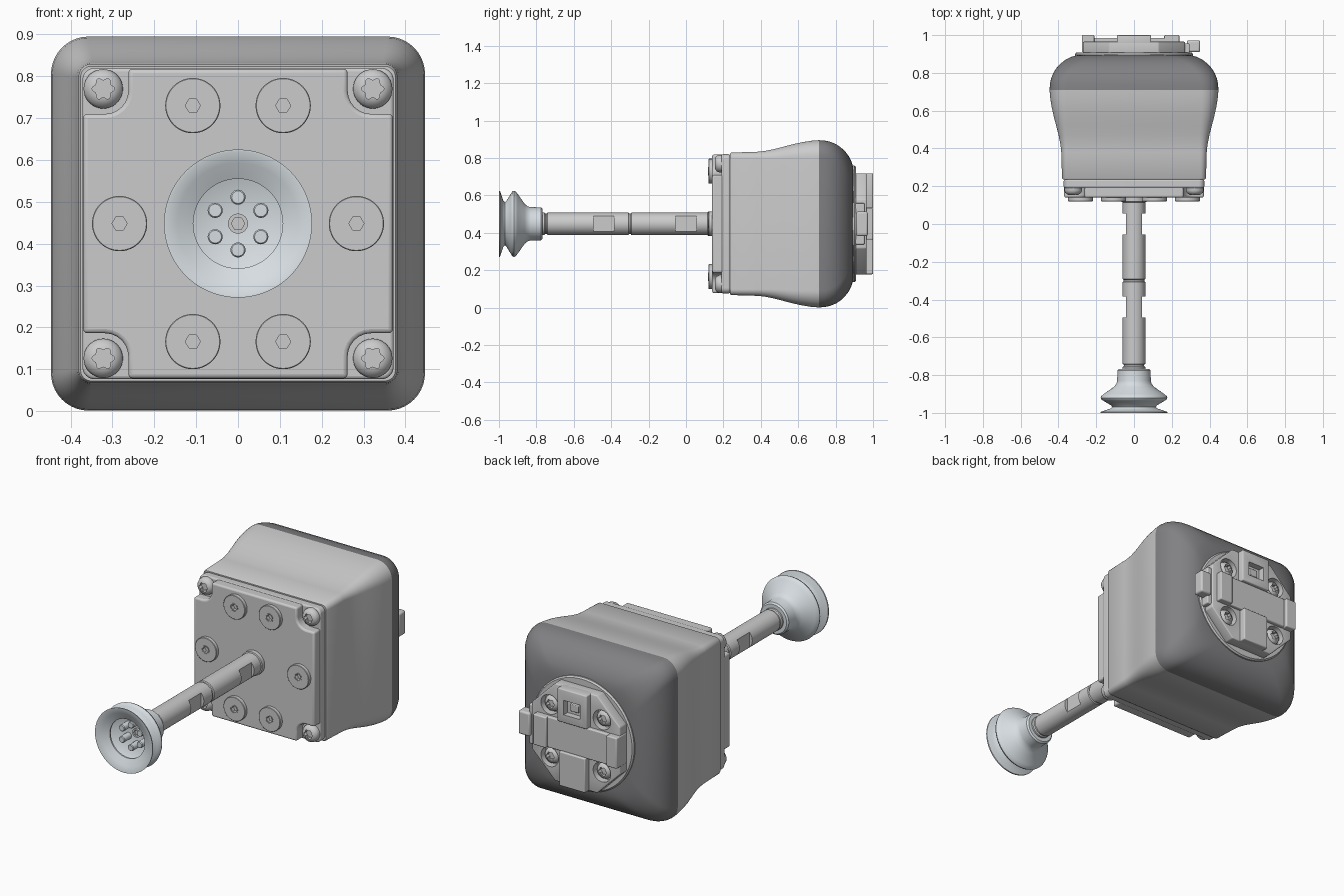
import bpy, bmesh, math
from math import sin, cos, pi, radians

if "Cube" in bpy.data.objects:
    bpy.data.objects.remove(bpy.data.objects["Cube"])

ZC = 0.448  # height of the main axis (runs along y)


def material(name, rgb):
    m = bpy.data.materials.new(name)
    m.diffuse_color = (*rgb, 1)
    m.use_nodes = True
    m.node_tree.nodes["Principled BSDF"].inputs["Base Color"].default_value = m.diffuse_color
    return m


DARK = material("dark_grey", (0.22, 0.22, 0.23))
PALE = material("pale_rubber", (0.68, 0.73, 0.76))


def finish(name, bm, mat=None, bevel=0, angle=35):
    bmesh.ops.remove_doubles(bm, verts=bm.verts, dist=1e-5)
    bmesh.ops.recalc_face_normals(bm, faces=bm.faces)
    me = bpy.data.meshes.new(name)
    bm.to_mesh(me)
    bm.free()
    ob = bpy.data.objects.new(name, me)
    bpy.context.collection.objects.link(ob)
    if mat:
        me.materials.append(mat)
    if bevel:
        b = ob.modifiers.new("bevel", 'BEVEL')
        b.width, b.segments, b.limit_method = bevel, 3, 'ANGLE'
        b.angle_limit = radians(40)
    me.shade_smooth()
    me.set_sharp_from_angle(angle=radians(angle))
    return ob


def loft(name, rings, mat=None, bevel=0):
    """Skin rings of (x, y, z) points and cap both ends."""
    bm = bmesh.new()
    vs = [[bm.verts.new((x, y, z + ZC)) for x, y, z in r] for r in rings]
    n = len(vs[0])
    for a, b in zip(vs, vs[1:]):
        for i in range(n):
            bm.faces.new((a[i], a[(i + 1) % n], b[(i + 1) % n], b[i]))
    bm.faces.new(vs[0])
    bm.faces.new(vs[-1])
    return finish(name, bm, mat, bevel)


def prism(name, pts, y0, y1, bevel=0, mat=None):
    return loft(name, [[(x, y, z) for x, z in pts] for y in (y0, y1)], mat, bevel)


def box(name, x0, x1, z0, z1, y0, y1, bevel=0.006):
    return prism(name, [(x0, z0), (x1, z0), (x1, z1), (x0, z1)], y0, y1, bevel)


def lathe(name, profile, x=0, z=0, seg=48, mat=None):
    """Spin (radius, y) points around an axis parallel to y."""
    bm = bmesh.new()
    vs = [bm.verts.new((r + x, y, z + ZC)) for r, y in profile]
    es = [bm.edges.new(p) for p in zip(vs, vs[1:])]
    bmesh.ops.spin(bm, geom=vs + es, cent=(x, 0, z + ZC), axis=(0, 1, 0),
                   angle=2 * pi, steps=seg)
    return finish(name, bm, mat)


def circle(r, x=0, z=0, n=6, lobe=0):
    return [(x + (r + lobe * cos(6 * t)) * cos(t), z + (r + lobe * cos(6 * t)) * sin(t))
            for t in (2 * pi * i / n for i in range(n))]


def cut(ob, *cutters):
    for c in cutters:
        m = ob.modifiers.new("cut", 'BOOLEAN')
        m.object, m.operation, m.solver = c, 'DIFFERENCE', 'EXACT'
    dg = bpy.context.evaluated_depsgraph_get()
    me = bpy.data.meshes.new_from_object(ob.evaluated_get(dg))
    ob.modifiers.clear()
    ob.data = me
    me.shade_smooth()
    me.set_sharp_from_angle(angle=radians(35))
    for c in cutters:
        bpy.data.objects.remove(c)


def round_square(h, r, seg=10):
    pts = []
    for k, (sx, sz) in enumerate(((1, 1), (-1, 1), (-1, -1), (1, -1))):
        for i in range(seg + 1):
            t = (k + i / seg) * pi / 2
            pts.append((sx * (h - r) + r * cos(t), sz * (h - r) + r * sin(t)))
    return pts


def shell(name, sections, mat=None):
    return loft(name, [[(x, y, z) for x, z in round_square(h, r)] for y, h, r in sections], mat)


# Flared housing and dark rounded rear cap: (y, half width, corner radius)
shell("housing", [(0.235, 0.376, 0.025), (0.243, 0.381, 0.03), (0.38, 0.385, 0.035),
                  (0.42, 0.389, 0.04), (0.47, 0.399, 0.05), (0.52, 0.412, 0.06),
                  (0.57, 0.425, 0.07), (0.62, 0.436, 0.08), (0.67, 0.444, 0.088),
                  (0.71, 0.447, 0.09)])
shell("rear_cap", [(0.71, 0.447, 0.09), (0.74, 0.445, 0.09), (0.77, 0.439, 0.092),
                   (0.80, 0.427, 0.095), (0.825, 0.411, 0.1), (0.85, 0.388, 0.105),
                   (0.87, 0.362, 0.11), (0.885, 0.332, 0.115), (0.893, 0.305, 0.12),
                   (0.896, 0.27, 0.12)], DARK)

# Front plate: thin base and raised face with scooped corners
prism("plate_base", round_square(0.372, 0.03), 0.19, 0.236, 0.008)
quarter = [(0.37, 0.262)] + [(0.318 + 0.056 * cos(t), 0.318 + 0.056 * sin(t))
                             for t in (radians(270 - 15 * i) for i in range(7))] + [(0.262, 0.37)]
outline = []
for k in range(4):
    c, s = round(cos(k * pi / 2)), round(sin(k * pi / 2))
    outline += [(c * x - s * z, s * x + c * z) for x, z in quarter]
prism("plate_face", outline, 0.14, 0.2, 0.01)


def star_screw(name, x, z, y, d, r):
    """Domed screw head with a six-lobed socket; d is the outward y direction."""
    head = lathe(name, [(0, y), (r, y), (r, y + d * 0.018), (r * 0.9, y + d * 0.03),
                        (r * 0.6, y + d * 0.04), (0, y + d * 0.044)], x, z, 36)
    cut(head, prism("socket", circle(r * 0.5, x, z, 36, r * 0.08), y + d * 0.02, y + d * 0.08))


for sx in (-1, 1):
    for sz in (-1, 1):
        star_screw("corner_screw", sx * 0.322, sz * 0.322, 0.195, -1, 0.047)

# Six flat discs with hex sockets
for x, z in ((-0.108, 0.282), (0.108, 0.282), (-0.283, 0), (0.283, 0),
             (-0.108, -0.282), (0.108, -0.282)):
    disc = lathe("plate_disc", [(0, 0.145), (0.066, 0.145), (0.066, 0.122),
                                (0.064, 0.12), (0, 0.12)], x, z)
    cut(disc, prism("hex", circle(0.018, x, z), 0.10, 0.14))
    lathe("disc_socket_ring", [(0.020, 0.122), (0.020, 0.118), (0.023, 0.118),
                               (0.023, 0.122)], x, z, 24)

# Two-piece rod with wrench flats
lathe("rod_collar", [(0, 0.15), (0.066, 0.15), (0.066, 0.118), (0.06, 0.115), (0, 0.115)])
rod = lathe("rod", [(0, 0.145), (0.06, 0.145), (0.06, -0.292), (0.055, -0.296), (0.055, -0.304),
                    (0.06, -0.308), (0.06, -0.74), (0.054, -0.745), (0.054, -0.752),
                    (0.06, -0.757), (0.06, -0.79), (0, -0.79)])
cut(rod, *[box("flat", min(s * 0.043, s * 0.1), max(s * 0.043, s * 0.1), -0.1, 0.1, y, y + 0.11, 0)
           for s in (-1, 1) for y in (-0.055, -0.495)])

# Bellows suction cup, with its pins and central socket inside
lathe("suction_cup", [(0, -0.767), (0.08, -0.767), (0.088, -0.775), (0.089, -0.83),
                      (0.093, -0.845), (0.106, -0.862), (0.16, -0.9), (0.173, -0.911),
                      (0.177, -0.92), (0.173, -0.929), (0.16, -0.937), (0.122, -0.96),
                      (0.116, -0.968), (0.122, -0.976), (0.15, -0.986), (0.176, -0.994),
                      (0.177, -1.0), (0.172, -1.0), (0.145, -0.989), (0.107, -0.97),
                      (0.107, -0.962), (0.155, -0.925), (0.155, -0.915), (0.107, -0.882),
                      (0, -0.878)], seg=72, mat=PALE)
for i in range(6):
    t = pi / 2 + i * pi / 3
    lathe("cup_pin", [(0, -0.87), (0.018, -0.87), (0.018, -0.938), (0.015, -0.942), (0, -0.942)],
          0.063 * cos(t), 0.063 * sin(t), 24, PALE)
nub = lathe("cup_socket", [(0, -0.87), (0.024, -0.87), (0.024, -0.892), (0, -0.892)], seg=24)
cut(nub, prism("hex", circle(0.016), -0.95, -0.88))

# Rear coupling: round flange, clipped base with screw wells
lathe("flange", [(0, 0.88), (0.312, 0.88), (0.312, 0.9), (0.305, 0.908), (0, 0.908)], seg=72)
a, b = 0.27, 0.13
octagon = [(a, -b), (a, b), (b, a), (-b, a), (-a, b), (-a, -b), (-b, -a), (b, -a)]
base = prism("coupling_base", octagon, 0.9, 0.965, 0.006)
spots = [(sx * 0.16, sz * 0.145) for sx in (-1, 1) for sz in (-1, 1)]
cut(base, *[prism("well", circle(0.054, x, z, 32), 0.925, 1.05) for x, z in spots])
for x, z in spots:
    star_screw("coupling_screw", x, z, 0.92, 1, 0.044)

# Raised cross of the coupling
top = box("coupling_top_block", -0.09, 0.09, 0.085, 0.27, 0.94, 1.0)
cut(top, box("pocket", -0.05, 0.05, 0.13, 0.21, 0.955, 1.1, 0))
box("coupling_key", -0.025, 0.025, 0.15, 0.19, 0.95, 0.98, 0.004)
box("coupling_bridge", -0.21, 0.18, -0.085, 0.085, 0.94, 0.985)
box("coupling_end_block", -0.275, -0.21, -0.085, 0.085, 0.91, 1.0)
box("coupling_stop", 0.16, 0.24, -0.085, 0.085, 0.91, 1.0)
box("coupling_lower_bar", -0.08, 0.08, -0.27, -0.08, 0.94, 1.0)

# Side latch with its finger tab
box("latch_arm", 0.21, 0.295, -0.11, 0.11, 0.905, 0.955)
box("latch_tab", 0.28, 0.35, -0.065, 0.065, 0.91, 0.972, 0.01)
